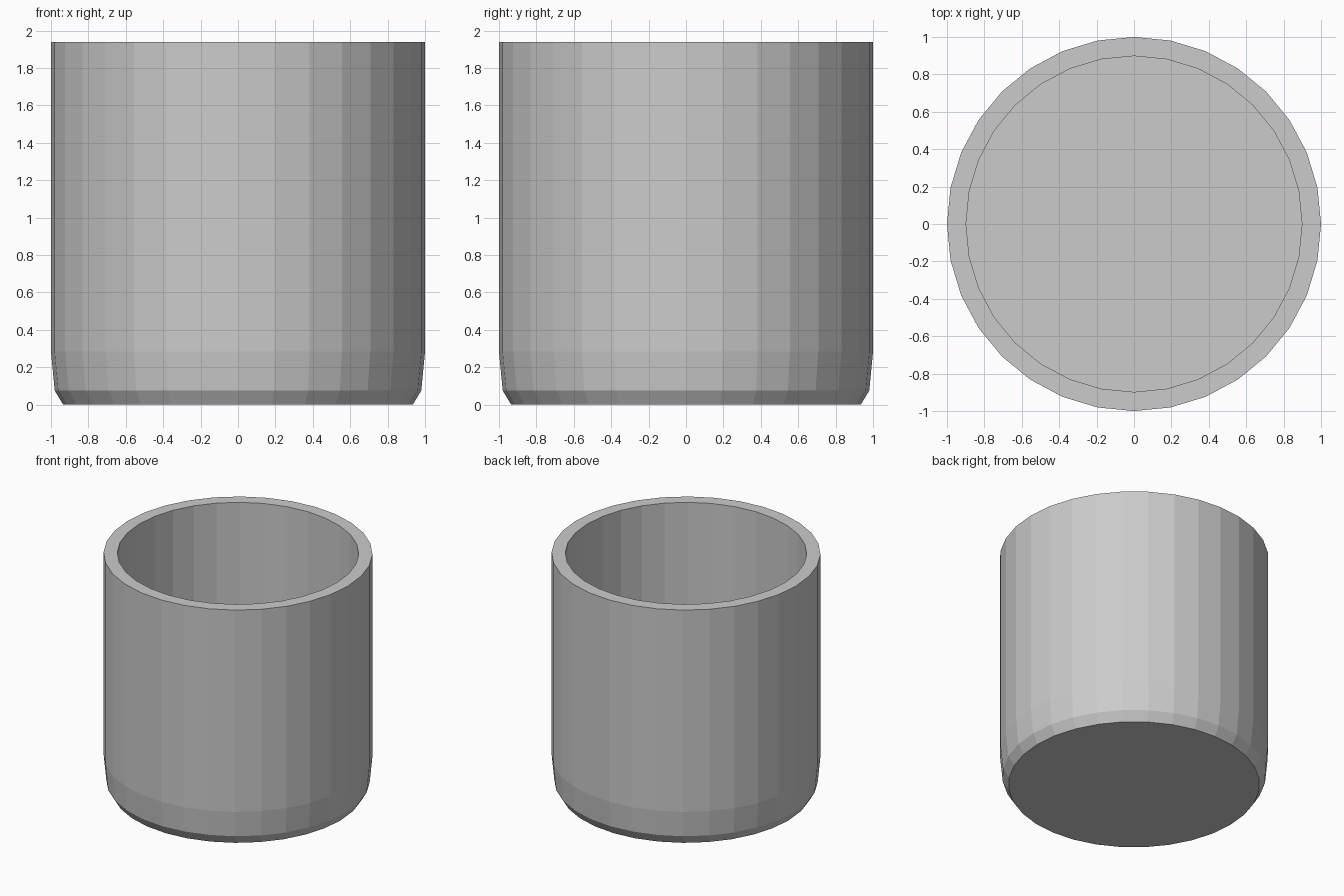
import bpy, bmesh
from math import cos, sin, tau

if "Cube" in bpy.data.objects:
    bpy.data.objects.remove(bpy.data.objects["Cube"])

SIDES = 32

# Cup profile (radius, height): outer foot up to the rim, then down the inner wall
PROFILE = [(0.935, 0.0), (0.98, 0.075), (1.0, 0.284), (1.0, 1.94),
           (0.898, 1.94), (0.898, 0.1)]

bm = bmesh.new()
rings = [[bm.verts.new((r * cos(tau * i / SIDES), r * sin(tau * i / SIDES), z))
          for i in range(SIDES)] for r, z in PROFILE]

# Walls and rim
for a, b in zip(rings, rings[1:]):
    for i in range(SIDES):
        j = (i + 1) % SIDES
        bm.faces.new((a[i], a[j], b[j], b[i]))

# Underside and inner floor
bm.faces.new(rings[0][::-1])
bm.faces.new(rings[-1])

mesh = bpy.data.meshes.new("cup")
bm.to_mesh(mesh)
bm.free()
cup = bpy.data.objects.new("cup", mesh)
bpy.context.collection.objects.link(cup)
